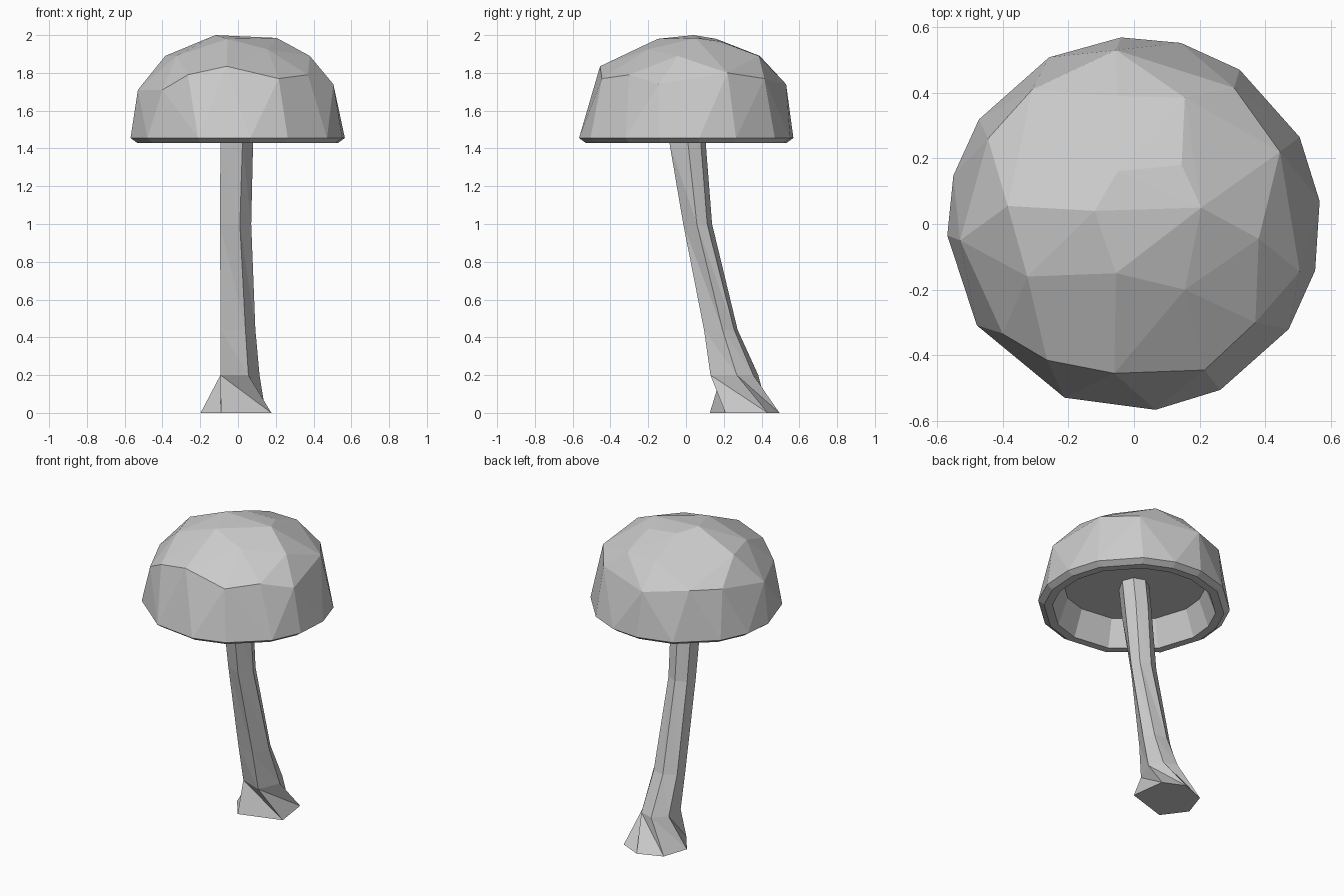
import bpy, bmesh
from math import cos, sin, radians

if "Cube" in bpy.data.objects:
    bpy.data.objects.remove(bpy.data.objects["Cube"])


def finish(bm, name):
    bmesh.ops.recalc_face_normals(bm, faces=bm.faces[:])
    mesh = bpy.data.meshes.new(name)
    bm.to_mesh(mesh)
    bm.free()
    obj = bpy.data.objects.new(name, mesh)
    bpy.context.collection.objects.link(obj)
    return obj


# Cap: faceted dome wrapped over a round rim, a shoulder ring and a crown
RIM_R, RIM_Z = 0.57, 1.455
rim_angles = [94, 75.5, 55.6, 27.7, 7, -14.4, -34.2, -62.5, -83.4,
              -111.8, -147.2, -176.5, 165, 146, 117]
shoulder = [(-.055, .53, 1.74), (.305, .415, 1.77), (.445, .22, 1.80),
            (.505, -.145, 1.74), (.37, -.30, 1.79), (.215, -.445, 1.77),
            (-.06, -.455, 1.835), (-.265, -.415, 1.79), (-.40, -.335, 1.71),
            (-.53, -.05, 1.71), (-.445, .26, 1.76), (-.31, .41, 1.77)]
crown = [(.205, .05, 1.985), (-.12, .04, 2.0), (-.385, .055, 1.89),
         (-.325, -.16, 1.89), (-.055, -.15, 1.98), (.155, -.20, 1.925),
         (.38, -.045, 1.89), (.155, .385, 1.89), (-.05, .39, 1.89),
         (-.05, .16, 1.98), (.145, .18, 1.967)]
bm = bmesh.new()
for a in rim_angles:
    bm.verts.new((RIM_R * cos(radians(a)), RIM_R * sin(radians(a)), RIM_Z))
for p in shoulder + crown:
    bm.verts.new(p)
bmesh.ops.convex_hull(bm, input=bm.verts[:])
bmesh.ops.recalc_face_normals(bm, faces=bm.faces[:])
base = [f for f in bm.faces if all(abs(v.co.z - RIM_Z) < 1e-4 for v in f.verts)]
bmesh.ops.delete(bm, geom=base, context='FACES')
bmesh.ops.delete(bm, geom=[v for v in bm.verts if not v.link_faces], context='VERTS')

# Cap underside: lip, inner wall and flat ceiling
loop = [e for e in bm.edges if e.is_boundary]
radius = RIM_R
for r, z in [(.535, 1.43), (.485, 1.43), (.425, 1.60)]:
    geom = bmesh.ops.extrude_edge_only(bm, edges=loop)['geom']
    loop = [g for g in geom if isinstance(g, bmesh.types.BMEdge)]
    for v in (g for g in geom if isinstance(g, bmesh.types.BMVert)):
        v.co.x *= r / radius
        v.co.y *= r / radius
        v.co.z = z
    radius = r
bmesh.ops.holes_fill(bm, edges=loop, sides=0)
finish(bm, "cap")

# Stem: twisted six-sided loft, leaning forward and flared at the foot
foot_angles = [-28, 43, 87, 136, 188, 243]
sections = [  # z, centre x, centre y, radius x, radius y, twist
    (0.0, 0.0, .30, .20, .195, 0),
    (.20, .005, .25, .11, .135, -35),
    (.44, -.005, .18, .098, .095, -35),
    (1.0, -.015, .06, .085, .078, -45),
    (1.43, -.01, .005, .09, .10, -40),
    (1.62, -.01, -.02, .09, .10, -40)]
bm = bmesh.new()
rings = []
for z, cx, cy, rx, ry, twist in sections:
    rings.append([bm.verts.new((cx + rx * cos(radians(a + twist)),
                                cy + ry * sin(radians(a + twist)), z))
                  for a in foot_angles])
for low, high in zip(rings, rings[1:]):
    for i in range(6):
        j = (i + 1) % 6
        bm.faces.new((low[i], low[j], high[i]))
        bm.faces.new((low[j], high[j], high[i]))
bm.faces.new(rings[0][::-1])
bm.faces.new(rings[-1])
finish(bm, "stem")
